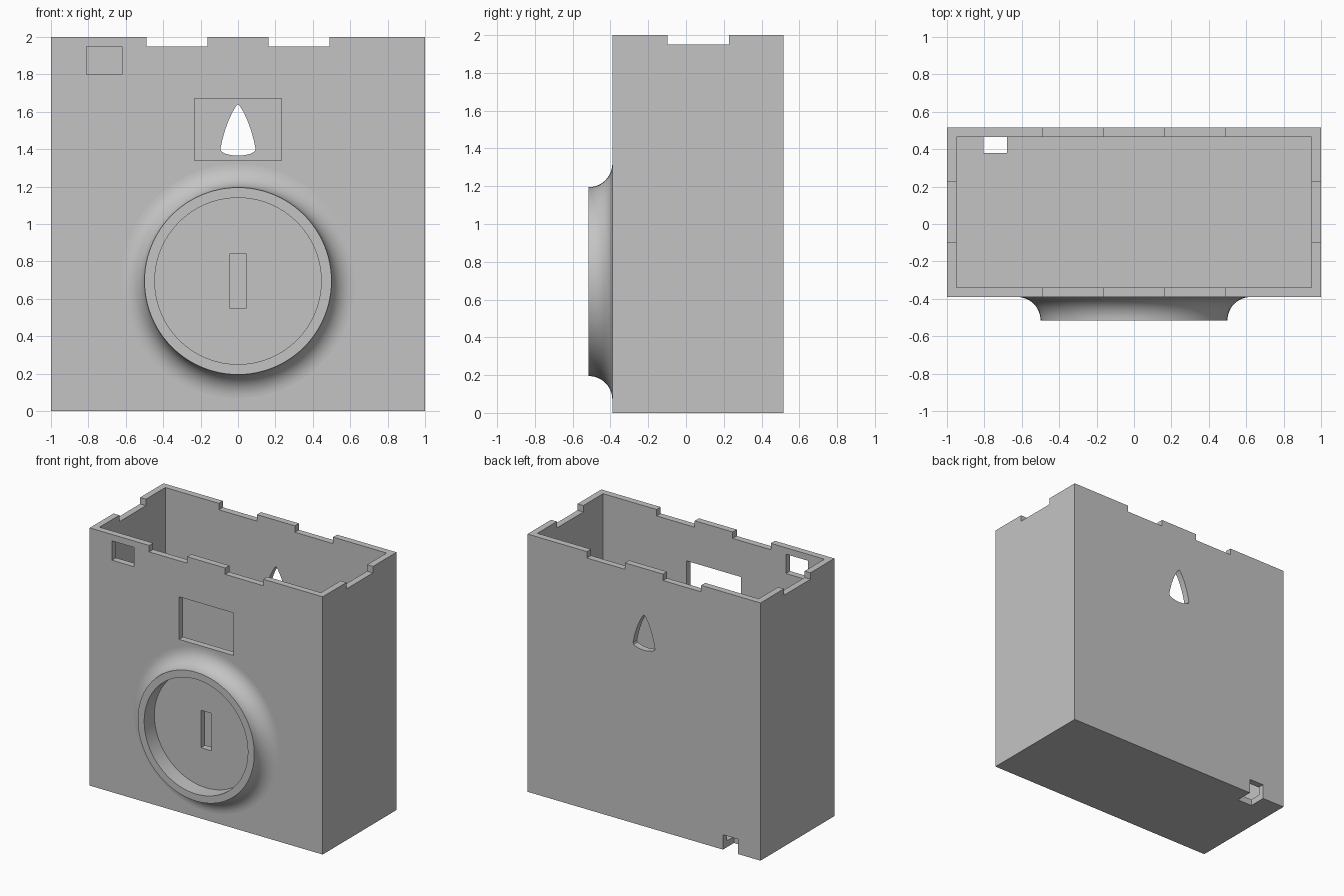
import bpy, bmesh
from math import sin, cos, pi, radians
from mathutils import Vector

if "Cube" in bpy.data.objects:
    bpy.data.objects.remove(bpy.data.objects["Cube"])

grey = bpy.data.materials.new("plain grey")
grey.use_nodes = True
colour = (0.55, 0.55, 0.55, 1)
grey.diffuse_color = colour
grey.node_tree.nodes["Principled BSDF"].inputs["Base Color"].default_value = colour

FRONT, BACK, WALL = -0.39, 0.515, 0.05


def make(name, bm):
    bmesh.ops.recalc_face_normals(bm, faces=bm.faces)
    mesh = bpy.data.meshes.new(name)
    bm.to_mesh(mesh)
    bm.free()
    mesh.materials.append(grey)
    obj = bpy.data.objects.new(name, mesh)
    bpy.context.collection.objects.link(obj)
    return obj


def box(name, x0, x1, y0, y1, z0, z1):
    bm = bmesh.new()
    bmesh.ops.create_cube(bm, size=1)
    bmesh.ops.scale(bm, vec=(x1 - x0, y1 - y0, z1 - z0), verts=bm.verts)
    bmesh.ops.translate(bm, vec=((x0 + x1) / 2, (y0 + y1) / 2, (z0 + z1) / 2), verts=bm.verts)
    return make(name, bm)


def cut(target, cutter):
    cutter.hide_render = True
    mod = target.modifiers.new("cut", "BOOLEAN")
    mod.operation, mod.solver, mod.object = "DIFFERENCE", "EXACT", cutter
    bpy.context.view_layer.objects.active = target
    bpy.ops.object.modifier_apply(modifier=mod.name)
    bpy.data.objects.remove(cutter)


def smooth(obj):
    obj.data.polygons.foreach_set("use_smooth", [True] * len(obj.data.polygons))
    obj.data.set_sharp_from_angle(angle=radians(30))


# Open-topped case
case = box("case", -1, 1, FRONT, BACK, 0, 2)
cut(case, box("cavity", -1 + WALL, 1 - WALL, FRONT + WALL, BACK - WALL, WALL, 3))

# Rim notches, front and back in pairs, then both sides
for x in (-0.49, 0.163):
    cut(case, box("rim_notch", x, x + 0.327, -1, 1, 1.95, 3))
cut(case, box("side_notch", -2, 2, -0.098, 0.227, 1.95, 3))

# Front openings: small window, display window, dial slot
for x0, x1, z0, z1 in ((-0.81, -0.62, 1.8, 1.95), (-0.233, 0.233, 1.34, 1.67), (-0.045, 0.045, 0.55, 0.84)):
    cut(case, box("front_opening", x0, x1, -1, 0, z0, z1))

# Cable opening through the back wall and floor
cut(case, box("cable_opening", -0.805, -0.678, 0.38, 1, -1, 0.115))

# Pointed hanging hole in the back wall
half = [(0, 1.64), (0.012, 1.627), (0.03, 1.597), (0.05, 1.555), (0.07, 1.5), (0.085, 1.445),
        (0.094, 1.4), (0.088, 1.387), (0.065, 1.375), (0.035, 1.368), (0, 1.365)]
outline = half + [(-x, z) for x, z in half[-2:0:-1]]
bm = bmesh.new()
face = bm.faces.new([bm.verts.new((x, 0.2, z)) for x, z in outline])
solid = bmesh.ops.extrude_face_region(bm, geom=[face])
bmesh.ops.translate(bm, vec=(0, 1, 0), verts=[g for g in solid["geom"] if isinstance(g, bmesh.types.BMVert)])
cut(case, make("hanging_hole", bm))
smooth(case)

# Round dial rim with a concave flare into the front wall
R, FLARE, STEPS, SIDES = 0.5, 0.125, 12, 96
profile = [(0.445, FRONT + 0.01), (0.445, FRONT - FLARE)]
for i in range(STEPS + 1):
    a = i / STEPS * pi / 2
    profile.append((R + FLARE * (1 - cos(a)), FRONT - FLARE + FLARE * sin(a)))
profile.append((R + FLARE, FRONT + 0.01))
bm = bmesh.new()
rings = [[bm.verts.new(Vector((r * cos(t), y, 0.695 + r * sin(t)))) for r, y in profile]
         for t in (2 * pi * k / SIDES for k in range(SIDES))]
for k in range(SIDES):
    a, b = rings[k], rings[(k + 1) % SIDES]
    for i in range(len(profile)):
        j = (i + 1) % len(profile)
        bm.faces.new((a[i], a[j], b[j], b[i]))
smooth(make("dial_rim", bm))
